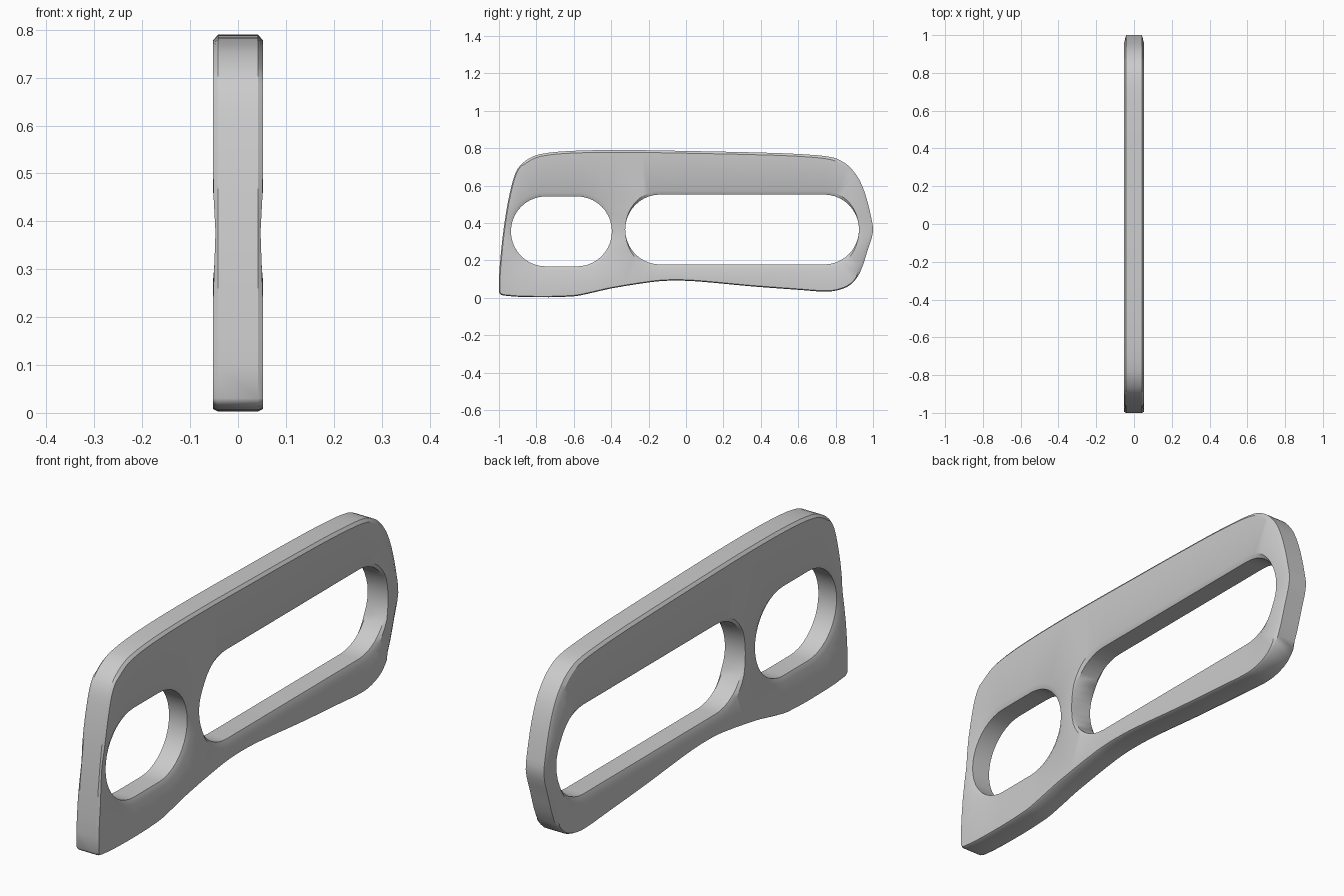
import bpy, bmesh, math
from mathutils import Vector

cube = bpy.data.objects.get("Cube")
if cube:
    bpy.data.objects.remove(cube, do_unlink=True)

HALF, WALL = 0.052, 0.042   # half thickness at the faces and at the rim

# Outer silhouette (y, z), counter-clockwise
OUTLINE = [
    (-1, .03), (-.975, .012), (-.8, .003), (-.6, .008), (-.51, .025), (-.4, .05),
    (-.17, .086), (-.06, .092), (.07, .087), (.34, .062), (.61, .042), (.74, .033),
    (.81, .04), (.88, .07), (.93, .135), (.973, .26), (1, .355), (.99, .43),
    (.963, .54), (.93, .625), (.893, .68), (.85, .72), (.786, .75), (.66, .765),
    (.45, .775), (0, .785), (-.35, .79), (-.62, .785), (-.78, .768), (-.85, .738),
    (-.9, .69), (-.93, .61), (-.963, .45), (-.99, .235)]


def smooth_loop(points, steps=3):
    """Closed Catmull-Rom curve through the points."""
    pts = [Vector(p) for p in points]
    n, out = len(pts), []
    for i in range(n):
        a, b, c, d = (pts[(i + k) % n] for k in (-1, 0, 1, 2))
        # limit the tangents so uneven spacing does not overshoot
        span = (c - b).length
        m0, m1 = (c - a).normalized() * span, (d - b).normalized() * span
        for s in range(steps):
            t = s / steps
            h = t * t * (3 - 2 * t)
            out.append(b * (1 - h) + c * h + m0 * t * (1 - t) ** 2 - m1 * t * t * (1 - t))
    return out


def slot_loop(y, z, flat, radius, steps=20):
    """Stadium-shaped opening."""
    out = []
    for side in (1, -1):
        for i in range(steps + 1):
            a = math.pi * (i / steps - 0.5)
            out.append(Vector((y + side * (flat + radius * math.cos(a)),
                               z + side * radius * math.sin(a))))
    return out


def normals(loop):
    n = len(loop)
    for i in range(n):
        t = (loop[(i + 1) % n] - loop[i - 1]).normalized()
        yield Vector((t.y, -t.x))


def face_x(z):
    """The faces thin slightly around the middle height."""
    return HALF - 0.005 * max(0, 1 - (abs(z - .37) / .09) ** 2)


def outer_chamfer(n):
    if n.x < -0.7:
        return 0.006
    return 0.012 + 0.007 * max(n.x, 0) if n.y > -0.5 else 0.005


def add_loop(bm, loop, chamfer, direction):
    """Rim wall plus chamfers; returns the edges bounding each face."""
    rings = {k: [] for k in (-2, -1, 1, 2)}
    for p, n in zip(loop, normals(loop)):
        q = p + n * chamfer(n) * direction
        for side in (-1, 1):
            rings[side].append(bm.verts.new((side * WALL, p.x, p.y)))
            rings[side * 2].append(bm.verts.new((side * face_x(q.y), q.x, q.y)))
    count = len(loop)
    for low, high in ((-2, -1), (-1, 1), (1, 2)):
        for i in range(count):
            j = (i + 1) % count
            bm.faces.new((rings[low][i], rings[low][j], rings[high][j], rings[high][i]))
    return {s: [bm.edges.get((rings[2 * s][i], rings[2 * s][i - 1])) for i in range(count)]
            for s in (-1, 1)}


bm = bmesh.new()
borders = [
    add_loop(bm, smooth_loop(OUTLINE), outer_chamfer, -1),                      # outer rim
    add_loop(bm, slot_loop(-.666, .355, .083, .187), lambda n: .021, 1),        # short opening
    add_loop(bm, slot_loop(.3, .365, .438, .187),                               # long opening
             lambda n: (.019 if n.y > 0 else .026) * n.y ** 2, 1)]

# Flat sides between the rims
for side in (-1, 1):
    edges = [e for b in borders for e in b[side]]
    bmesh.ops.triangle_fill(bm, use_beauty=True, use_dissolve=False,
                            edges=edges, normal=(side, 0, 0))
bmesh.ops.recalc_face_normals(bm, faces=bm.faces)

mesh = bpy.data.meshes.new("slotted_plate")
bm.to_mesh(mesh)
bm.free()
plate = bpy.data.objects.new("slotted_plate", mesh)
bpy.context.collection.objects.link(plate)

# Single plain grey
grey = bpy.data.materials.new("plain grey")
grey.use_nodes = True
colour = (0.6, 0.6, 0.6, 1)
grey.diffuse_color = colour
grey.node_tree.nodes["Principled BSDF"].inputs["Base Color"].default_value = colour
mesh.materials.append(grey)

bpy.ops.object.select_all(action='DESELECT')
plate.select_set(True)
bpy.context.view_layer.objects.active = plate
bpy.ops.object.shade_smooth_by_angle(angle=math.radians(30))
